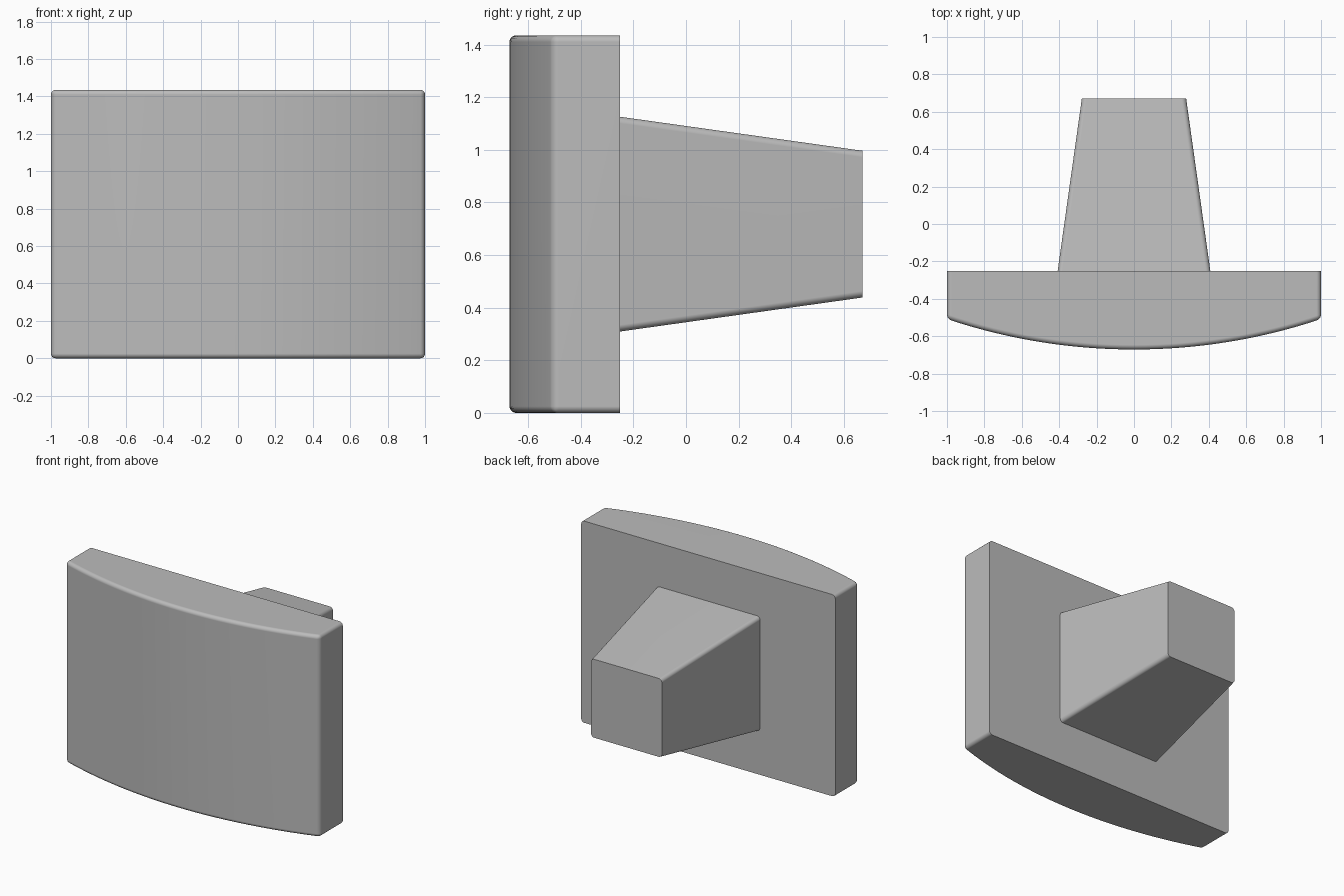
import bpy, bmesh, math

if "Cube" in bpy.data.objects:
    bpy.data.objects.remove(bpy.data.objects["Cube"])

grey = bpy.data.materials.new("plain grey")
grey.diffuse_color = (0.5, 0.5, 0.5, 1)
grey.use_nodes = True
grey.node_tree.nodes["Principled BSDF"].inputs["Base Color"].default_value = grey.diffuse_color

BACK = -0.25      # plane where plate and neck meet
HEIGHT = 1.435
MID = HEIGHT / 2


def loft(name, ring_a, ring_b, bevel, keep):
    """Solid between two matching rings; rounds sharp edges chosen by keep."""
    bm = bmesh.new()
    a = [bm.verts.new(p) for p in ring_a]
    b = [bm.verts.new(p) for p in ring_b]
    bm.faces.new(a)
    bm.faces.new(b[::-1])
    for i in range(len(a)):
        j = (i + 1) % len(a)
        bm.faces.new((a[i], b[i], b[j], a[j]))
    bmesh.ops.recalc_face_normals(bm, faces=bm.faces)
    edges = [e for e in bm.edges
             if e.calc_face_angle() > math.radians(30) and keep(e)]
    bmesh.ops.bevel(bm, geom=edges, offset=bevel, segments=5, profile=0.5,
                    affect='EDGES', clamp_overlap=True)
    bmesh.ops.recalc_face_normals(bm, faces=bm.faces)
    mesh = bpy.data.meshes.new(name)
    bm.to_mesh(mesh)
    bm.free()
    mesh.materials.append(grey)
    mesh.shade_smooth()
    mesh.set_sharp_from_angle(angle=math.radians(30))
    ob = bpy.data.objects.new(name, mesh)
    bpy.context.collection.objects.link(ob)
    wn = ob.modifiers.new("even shading", 'WEIGHTED_NORMAL')
    wn.keep_sharp = True
    return ob


# Front plate: flat back, shallow arc across the front, rounded except at the back
RISE, EDGE_Y, N = 0.163, -0.508, 32
R = (1 + RISE ** 2) / (2 * RISE)
half = math.asin(1 / R)
outline = [(1, BACK), (-1, BACK)]
for i in range(N + 1):
    t = -half + 2 * half * i / N
    outline.append((R * math.sin(t), EDGE_Y - (R * math.cos(t) - (R - RISE))))
loft("front_plate",
     [(x, y, 0) for x, y in outline], [(x, y, HEIGHT) for x, y in outline],
     0.025, lambda e: any(v.co.y < BACK - 0.01 for v in e.verts)
     and not (abs(e.verts[0].co.z - e.verts[1].co.z) > 1 and e.verts[0].co.y > BACK - 0.01))


# Neck: tapered square post, rounded along its four long edges only
def square(h, y):
    return [(sx * h, y, MID + sz * h)
            for sx, sz in ((-1, -1), (1, -1), (1, 1), (-1, 1))]


loft("neck", square(0.408, BACK), square(0.279, 0.67), 0.025,
     lambda e: abs(e.verts[0].co.y - e.verts[1].co.y) > 0.5)
